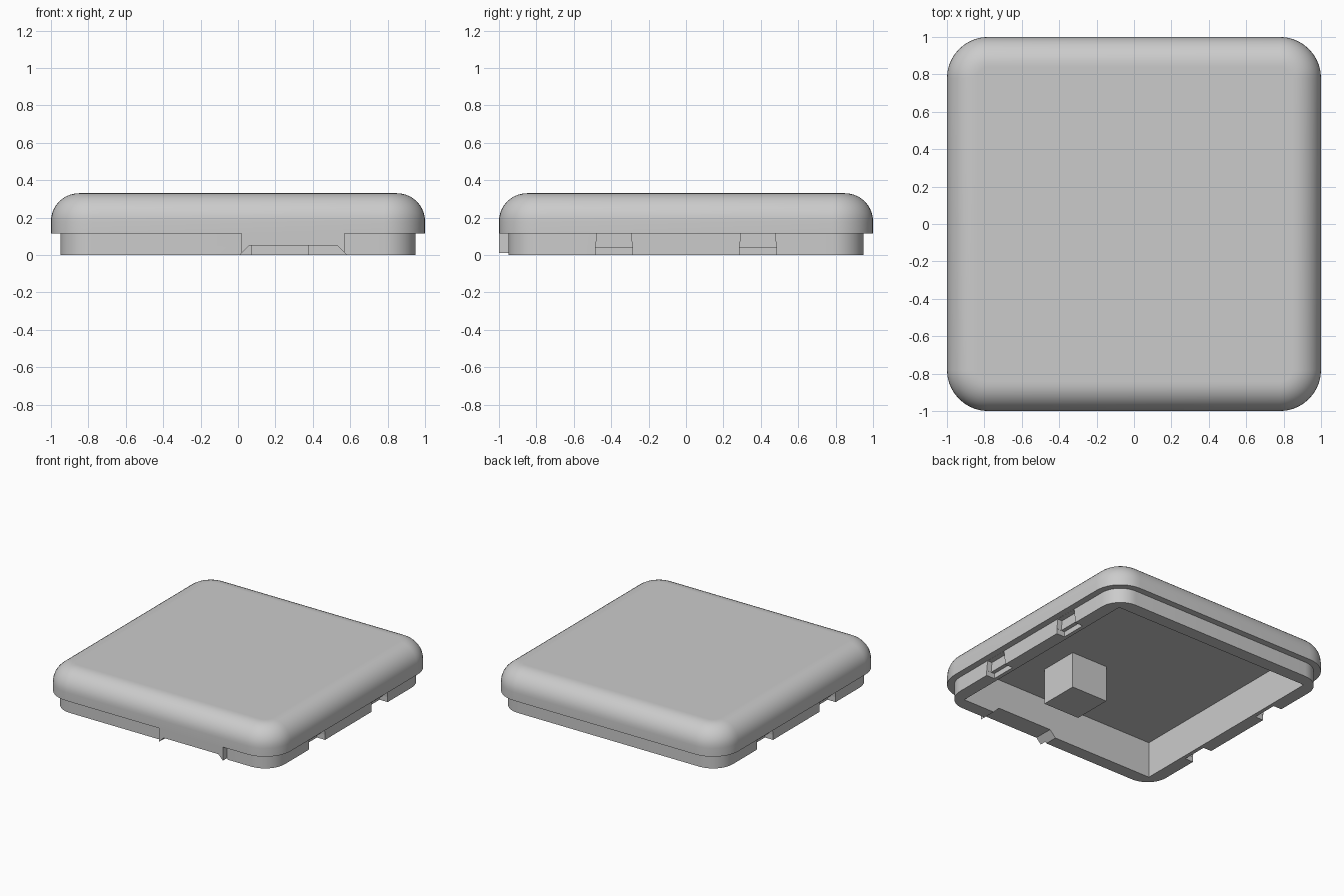
import bpy, bmesh
from math import pi, sin, cos, radians

cube = bpy.data.objects.get("Cube")
if cube:
    bpy.data.objects.remove(cube, do_unlink=True)

grey = bpy.data.materials.new("plain grey")
grey.use_nodes = True
colour = (0.6, 0.6, 0.6, 1)
grey.diffuse_color = colour
grey.node_tree.nodes["Principled BSDF"].inputs["Base Color"].default_value = colour


def add_object(name, bm):
    bmesh.ops.recalc_face_normals(bm, faces=bm.faces)
    mesh = bpy.data.meshes.new(name)
    bm.to_mesh(mesh)
    bm.free()
    mesh.materials.append(grey)
    obj = bpy.data.objects.new(name, mesh)
    bpy.context.collection.objects.link(obj)
    return obj


def loft(name, rings):
    bm = bmesh.new()
    loops = [[bm.verts.new(p) for p in ring] for ring in rings]
    for low, high in zip(loops, loops[1:]):
        for i in range(len(low)):
            j = (i + 1) % len(low)
            bm.faces.new((low[i], low[j], high[j], high[i]))
    bm.faces.new(loops[0])
    bm.faces.new(loops[-1])
    return add_object(name, bm)


def box(name, x0, x1, y0, y1, z0, z1):
    return loft(name, [[(x0, y0, z), (x1, y0, z), (x1, y1, z), (x0, y1, z)] for z in (z0, z1)])


def rounded_square(half, radius, z, steps=10):
    ring = []
    for corner, (sx, sy) in enumerate([(1, 1), (-1, 1), (-1, -1), (1, -1)]):
        for i in range(steps + 1):
            a = pi / 2 * (corner + i / steps)
            ring.append((sx * (half - radius) + radius * cos(a),
                         sy * (half - radius) + radius * sin(a), z))
    return ring


def cut(target, cutter):
    cutter.hide_render = True
    mod = target.modifiers.new("cut", 'BOOLEAN')
    mod.operation = 'DIFFERENCE'
    mod.solver = 'EXACT'
    mod.object = cutter
    bpy.context.view_layer.objects.active = target
    bpy.ops.object.modifier_apply(modifier=mod.name)
    bpy.data.objects.remove(cutter, do_unlink=True)


# Shell: inset skirt, overhanging lid and rounded top edge
fillet, top = 0.15, 0.33
rings = [rounded_square(0.95, 0.17, 0), rounded_square(0.95, 0.17, 0.115),
         rounded_square(1, 0.22, 0.115)]
for i in range(11):
    a = pi / 2 * i / 10
    inset = fillet * (1 - cos(a))
    rings.append(rounded_square(1 - inset, 0.22 - inset, top - fillet + fillet * sin(a)))
rings.append(rounded_square(0.84, 0.06, top))
shell = loft("shell", rings)

# Hollow underside
cut(shell, box("cavity_cutter", -0.85, 0.85, -0.85, 0.85, -0.1, 0.28))

# Cable slot through the front wall
slot = [(0.0, -0.01), (0.06, 0.05), (0.53, 0.05), (0.59, -0.01)]
cut(shell, loft("slot_cutter", [[(x, y, z) for x, z in slot] for y in (-1.1, -0.8)]))

# Latch recesses on both sides
for side in (1, -1):
    for y in (-0.385, 0.385):
        for depth, profile in ((0.07, [(0.1, -0.01), (0.1, 0.04)]),
                               (0.04, [(0.1, 0.03), (0.09, 0.114)])):
            cut(shell, loft("latch_cutter", [
                [(x, y - w, z), (x, y + w, z), (side * 0.97, y + w, z), (side * 0.97, y - w, z)]
                for x in [side * (0.95 - depth)] for w, z in profile]))

# Smooth the rounded edges only
bpy.ops.object.select_all(action='DESELECT')
shell.select_set(True)
bpy.context.view_layer.objects.active = shell
bpy.ops.object.shade_smooth_by_angle(angle=radians(30))

# Flush surround outside the cable slot
surround = [(0.02, 0.115), (0.02, 0.01), (0.06, 0.05),
            (0.53, 0.05), (0.57, 0.01), (0.57, 0.115)]
loft("slot_surround", [[(x, y, z) for x, z in surround] for y in (-1, -0.95)])

# Block hanging inside the hollow
box("inner_block", 0.07, 0.38, -0.53, -0.22, 0, 0.285)
